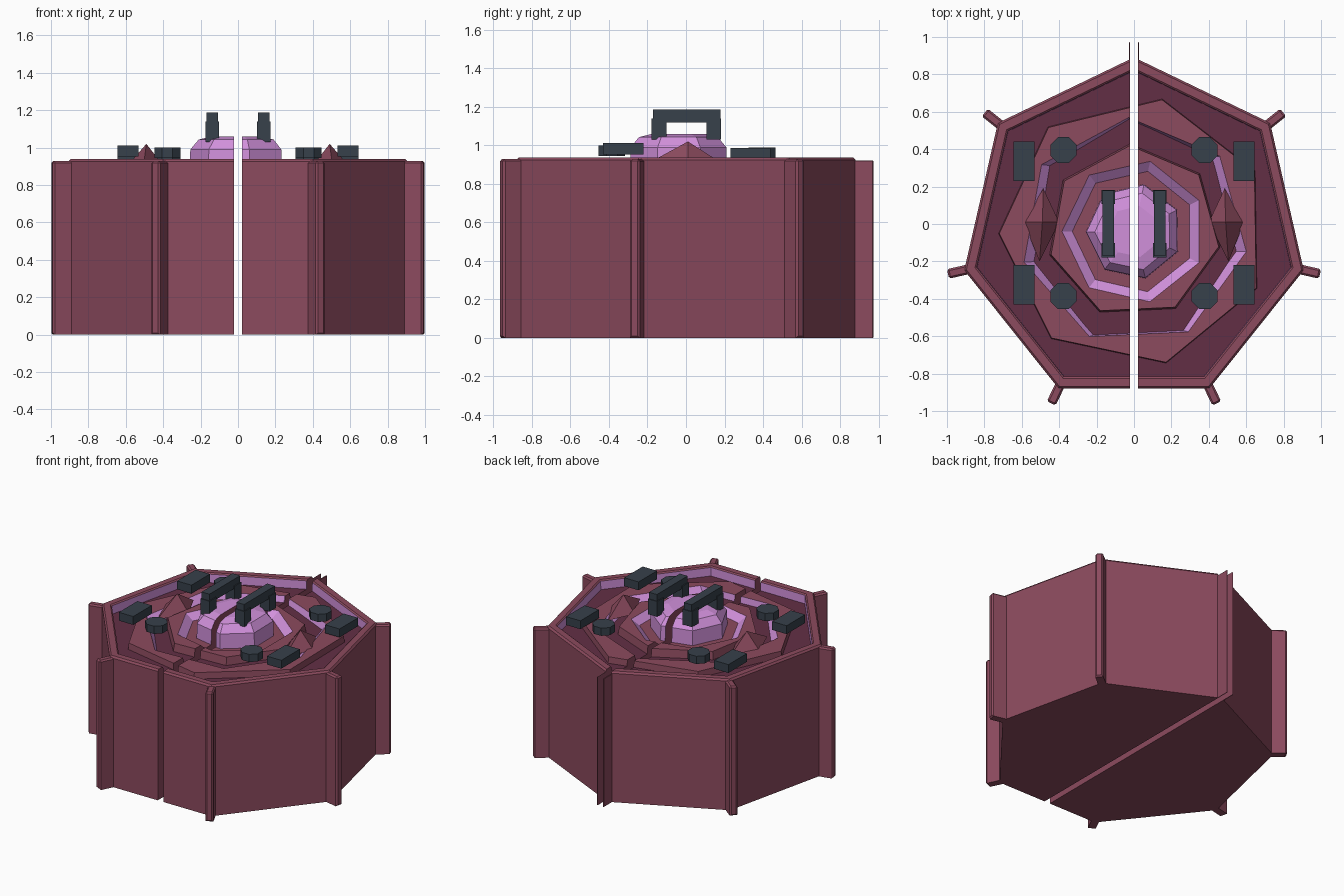
import bpy, bmesh, math
from mathutils import Matrix, Vector

if "Cube" in bpy.data.objects:
    bpy.data.objects.remove(bpy.data.objects["Cube"])

GAP = 0.022          # half width of the slot between the two halves
CY = -0.04           # y of the common axis
MAROON, DARK, PURPLE, SLATE = range(4)
mats = []
for name, col in (("maroon", (0.262, 0.069, 0.112)), ("dark maroon", (0.124, 0.028, 0.060)),
                  ("orchid purple", (0.64, 0.28, 0.71)), ("dark slate", (0.038, 0.052, 0.07))):
    m = bpy.data.materials.new(name)
    m.diffuse_color = (*col, 1)
    m.use_nodes = True
    m.node_tree.nodes["Principled BSDF"].inputs["Base Color"].default_value = m.diffuse_color
    mats.append(m)


def finish(bm, name):
    bmesh.ops.recalc_face_normals(bm, faces=bm.faces)
    me = bpy.data.meshes.new(name)
    bm.to_mesh(me)
    bm.free()
    for m in mats:
        me.materials.append(m)
    ob = bpy.data.objects.new(name, me)
    bpy.context.collection.objects.link(ob)
    return ob


def split(bm, name):
    """Cut a solid into a left and a right half with closed inner walls."""
    for side, word in ((1, "right"), (-1, "left")):
        half = bm.copy()
        bmesh.ops.bisect_plane(half, geom=half.verts[:] + half.edges[:] + half.faces[:],
                               plane_co=(side * GAP, 0, 0), plane_no=(side, 0, 0), clear_inner=True)
        rim = [e for e in half.edges if e.is_boundary]
        for f in bmesh.ops.holes_fill(half, edges=rim, sides=0)["faces"]:
            f.material_index = MAROON
        finish(half, name + "_" + word)
    bm.free()


def loft(rings, closed=False, end_mat=MAROON):
    """Seven-sided rings: (radius, z, angle, material of the band above, x scale)."""
    bm = bmesh.new()
    loops = []
    for r, z, ang, mat, sx in rings:
        a0 = math.radians(ang)
        loops.append([bm.verts.new((sx * r * math.cos(a0 + i * math.tau / 7),
                                    CY + r * math.sin(a0 + i * math.tau / 7), z)) for i in range(7)])
    n = len(loops)
    for k in range(n if closed else n - 1):
        a, b = loops[k], loops[(k + 1) % n]
        for i in range(7):
            j = (i + 1) % 7
            bm.faces.new((a[i], a[j], b[j], b[i])).material_index = rings[k][3]
    if not closed:
        bm.faces.new(loops[0][::-1]).material_index = MAROON
        bm.faces.new(loops[-1]).material_index = end_mat
    return bm


def box(bm, lo, hi, mat=SLATE):
    c = [(a + b) / 2 for a, b in zip(lo, hi)]
    s = [b - a for a, b in zip(lo, hi)]
    g = bmesh.ops.create_cube(bm, size=1, matrix=Matrix.Translation(c) @ Matrix.Diagonal((*s, 1)))
    for f in {f for v in g["verts"] for f in v.link_faces}:
        f.material_index = mat
    return g["verts"]


# Seven-sided tub with raised rim, purple lining and dark floor
split(loft([(0.931, 0, 90, MAROON, 1), (0.931, 0.925, 90, MAROON, 1), (0.919, 0.938, 90, MAROON, 1),
            (0.872, 0.938, 90, MAROON, 1), (0.862, 0.93, 90, PURPLE, 1), (0.86, 0.87, 90, DARK, 1)],
           end_mat=DARK), "tub")

# Outer floor plate with a purple lined opening
split(loft([(0.725, 0.862, 78, MAROON, 1), (0.72, 0.915, 78, MAROON, 1), (0.61, 0.915, 92.7, PURPLE, 1),
            (0.60, 0.862, 92.7, MAROON, 0.91)], closed=True), "outer_plate")

# Inner plate with a sloping purple basin
split(loft([(0.47, 0.862, 92.7, MAROON, 1), (0.46, 0.927, 92.7, MAROON, 1), (0.385, 0.927, 77, PURPLE, 1),
            (0.33, 0.885, 77, MAROON, 1)]), "inner_plate")

# Faceted dome in the middle
split(loft([(0.258, 0.88, 78, PURPLE, 1), (0.255, 0.99, 78, PURPLE, 1), (0.21, 1.043, 78, PURPLE, 1),
            (0.14, 1.06, 78, PURPLE, 1)], end_mat=PURPLE), "dome")

# Fins on the seven corners
for i in range(7):
    bm = bmesh.new()
    box(bm, (0.90, -0.026, 0), (1.02, 0.026, 0.928), MAROON)
    edges = [e for e in bm.edges if all(v.co.x > 1 for v in e.verts)
             or all(v.co.z > 0.9 for v in e.verts)]
    bmesh.ops.bevel(bm, geom=edges, offset=0.01, segments=1, affect='EDGES')
    bm.transform(Matrix.Translation((0, CY, 0)) @ Matrix.Rotation(math.radians(90 + i * 360 / 7), 4, 'Z'))
    if i == 0:
        split(bm, "back_fin")
    else:
        finish(bm, "corner_fin")

for s, word in ((1, "right"), (-1, "left")):
    # Handles: two feet and a bar
    bm = bmesh.new()
    x = s * 0.138
    for y in (-0.14, 0.145):
        box(bm, (x - 0.037, y - 0.038, 1.03), (x + 0.037, y + 0.038, 1.14))
    box(bm, (x - 0.031, -0.172, 1.12), (x + 0.031, 0.178, 1.187))
    finish(bm, word + "_handle")

    # Rectangular blocks and eight-sided knobs
    for y, top, ky, ktop, end in ((-0.325, 1.012, -0.385, 1.0, "front"), (0.335, 0.985, 0.395, 0.99, "back")):
        bm = bmesh.new()
        box(bm, (s * 0.588 - 0.057, y - 0.105, top - 0.06), (s * 0.588 + 0.057, y + 0.105, top))
        finish(bm, f"{end}_{word}_block")
        bm = bmesh.new()
        bmesh.ops.create_cone(bm, cap_ends=True, segments=8, radius1=0.075, radius2=0.075, depth=0.055,
                              matrix=Matrix.Translation((s * 0.378, ky, ktop - 0.0275))
                              @ Matrix.Rotation(math.pi / 8, 4, 'Z'))
        for f in bm.faces:
            f.material_index = SLATE
        finish(bm, f"{end}_{word}_knob")

    # Pointed side spikes
    bm = bmesh.new()
    base = [bm.verts.new((s * a, b, 0.905)) for a, b in ((0.59, 0.01), (0.485, 0.19), (0.40, 0.01), (0.505, -0.20))]
    tip = bm.verts.new((s * 0.49, 0.01, 1.02))
    bm.faces.new(base)
    for i in range(4):
        bm.faces.new((base[i], base[(i + 1) % 4], tip))
    finish(bm, word + "_spike")
